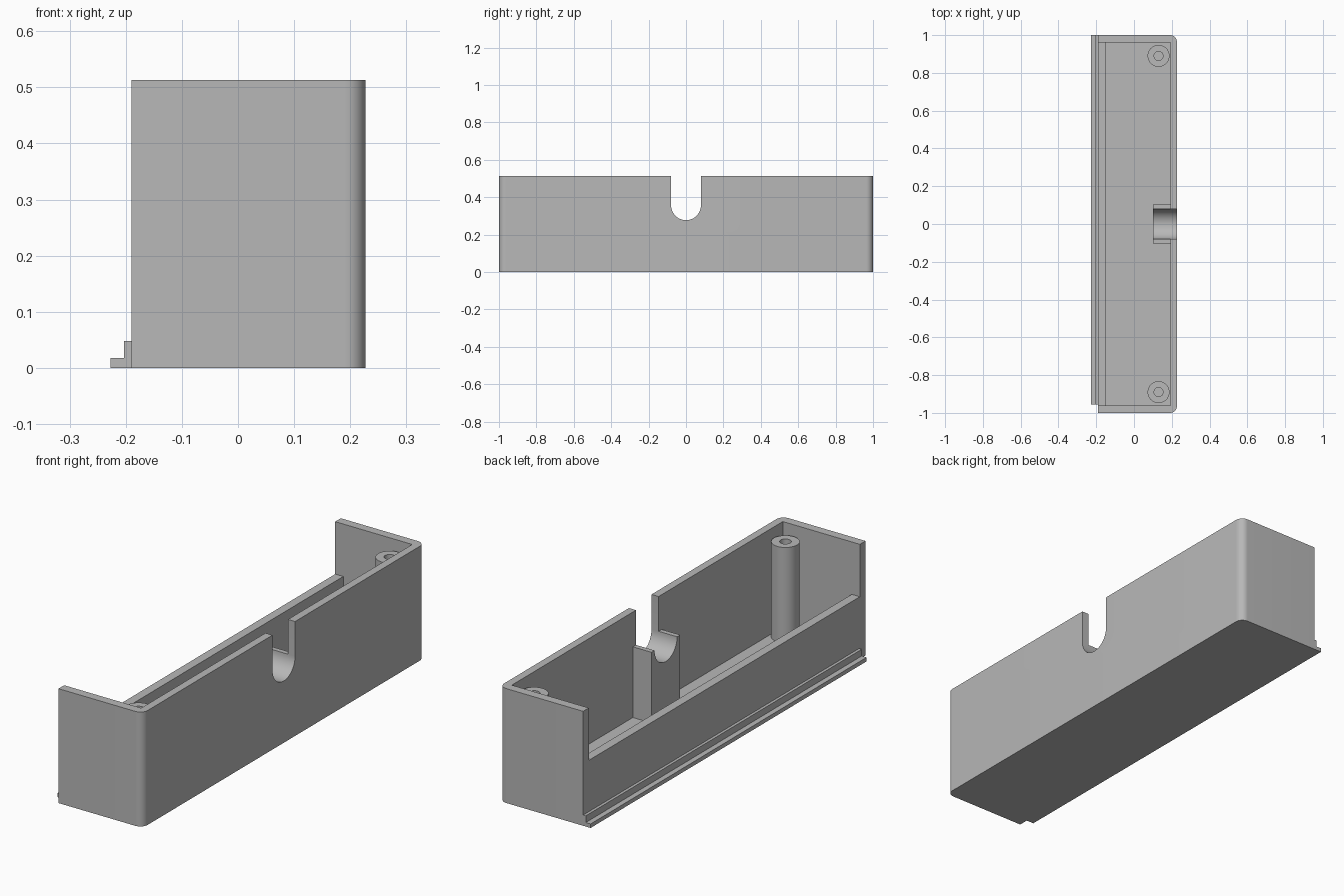
import bpy
import bmesh
from math import sin, cos, pi, radians
from mathutils import Vector

old = bpy.data.objects.get("Cube")
if old:
    bpy.data.objects.remove(old, do_unlink=True)

# One grey plastic for everything
grey = bpy.data.materials.new("grey plastic")
grey.use_nodes = True
colour = (0.48, 0.48, 0.48, 1)
grey.diffuse_color = colour
grey.node_tree.nodes["Principled BSDF"].inputs["Base Color"].default_value = colour

# Main sizes
LEFT, RIGHT, END, TOP = -0.19, 0.227, 1.0, 0.513
WALL, RAIL_START = 0.04, -0.955
SILL = 0.278
NOTCH_R, NOTCH_Z = 0.08, 0.357


def arc(cx, cy, r, start, stop, steps):
    angles = [radians(start + (stop - start) * i / steps) for i in range(steps + 1)]
    return [(cx + r * cos(a), cy + r * sin(a)) for a in angles]


def prism(name, points, axis, low, high):
    """Extrude a closed 2D profile along the named axis."""
    place = {"x": lambda a, b: (low, a, b),
             "y": lambda a, b: (a, low, b),
             "z": lambda a, b: (a, b, low)}[axis]
    bm = bmesh.new()
    face = bm.faces.new([bm.verts.new(place(a, b)) for a, b in points])
    grown = bmesh.ops.extrude_face_region(bm, geom=[face])["geom"]
    shift = Vector([(high - low) * (axis == k) for k in "xyz"])
    bmesh.ops.translate(bm, vec=shift,
                        verts=[v for v in grown if isinstance(v, bmesh.types.BMVert)])
    bmesh.ops.recalc_face_normals(bm, faces=bm.faces)
    mesh = bpy.data.meshes.new(name)
    bm.to_mesh(mesh)
    bm.free()
    mesh.materials.append(grey)
    obj = bpy.data.objects.new(name, mesh)
    bpy.context.collection.objects.link(obj)
    return obj


def box(name, x0, x1, y0, y1, z0, z1):
    return prism(name, [(x0, y0), (x1, y0), (x1, y1), (x0, y1)], "z", z0, z1)


def select(obj):
    bpy.ops.object.select_all(action="DESELECT")
    obj.select_set(True)
    bpy.context.view_layer.objects.active = obj


def cut(obj, cutter):
    mod = obj.modifiers.new("cut", "BOOLEAN")
    mod.operation = "DIFFERENCE"
    mod.solver = "EXACT"
    mod.object = cutter
    select(obj)
    bpy.ops.object.modifier_apply(modifier=mod.name)
    bpy.data.objects.remove(cutter, do_unlink=True)


def notch_cutter():
    points = arc(0, NOTCH_Z, NOTCH_R, 180, 360, 24)
    points += [(NOTCH_R, TOP + 0.1), (-NOTCH_R, TOP + 0.1)]
    return prism("notch_cutter", points, "x", 0.05, RIGHT + 0.1)


# Case: rounded outer corners on the right, hollow, with a low left wall
R = 0.036
outline = [(LEFT, -END)]
outline += arc(RIGHT - R, -END + R, R, -90, 0, 10)
outline += arc(RIGHT - R, END - R, R, 0, 90, 10)
outline += [(LEFT, END)]
case = prism("case", outline, "z", 0, TOP)
inner_end = END - WALL
cut(case, box("cavity", LEFT + WALL, RIGHT - 0.035, -inner_end, inner_end, WALL, TOP + 0.1))
cut(case, box("opening", LEFT - 0.1, LEFT + 0.1, -inner_end, inner_end, SILL, TOP + 0.1))
cut(case, notch_cutter())

# Cradle block behind the notch
cradle = box("cable_cradle", 0.10, RIGHT - 0.03, -0.102, 0.102, WALL - 0.01, NOTCH_Z)
cut(cradle, notch_cutter())

# Stepped rail along the bottom of the low wall
rail_profile = [(LEFT, 0), (-0.227, 0), (-0.227, 0.018),
                (-0.203, 0.018), (-0.203, 0.048), (LEFT, 0.048)]
rail = prism("stepped_rail", rail_profile, "y", RAIL_START, END)

# Screw posts with blind holes
parts = [case, cradle, rail]
for side, y in (("front", -0.89), ("back", 0.89)):
    post = prism(side + "_screw_post", arc(0.13, y, 0.058, 0, 352.5, 47),
                 "z", WALL - 0.01, 0.467)
    cut(post, prism("bore", arc(0.13, y, 0.024, 0, 345, 23), "z", 0.08, TOP))
    parts.append(post)

for part in parts:
    select(part)
    bpy.ops.object.shade_smooth_by_angle(angle=radians(30))
